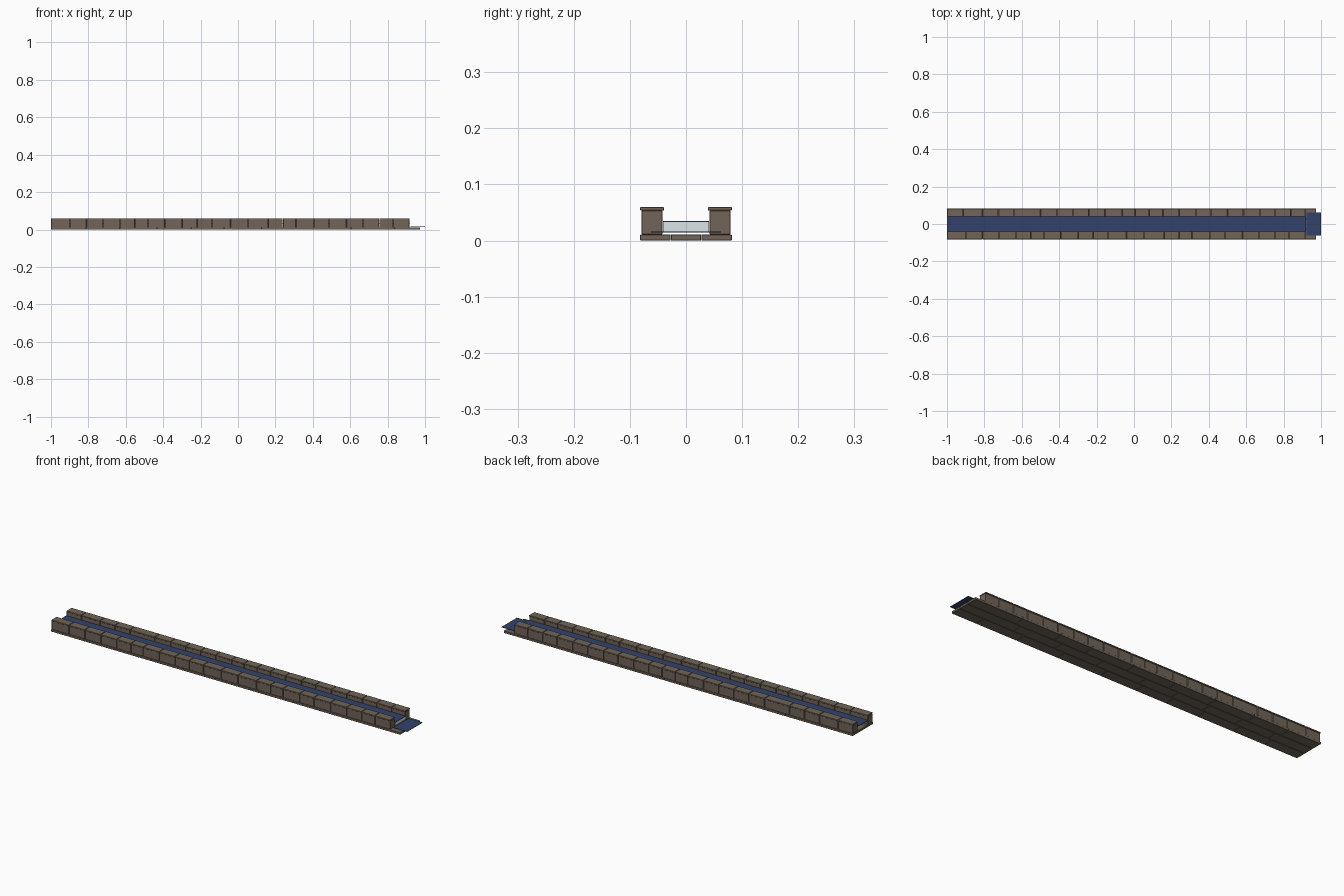
import bpy, bmesh, random

if "Cube" in bpy.data.objects:
    bpy.data.objects.remove(bpy.data.objects["Cube"])

random.seed(4)


def material(name, rgb):
    m = bpy.data.materials.new(name)
    m.diffuse_color = (*rgb, 1)
    m.use_nodes = True
    m.node_tree.nodes["Principled BSDF"].inputs["Base Color"].default_value = m.diffuse_color
    return m


STONE = material("brown stone", (0.165, 0.13, 0.097))
WATER = material("deep blue water", (0.033, 0.055, 0.15))
FOAM = material("pale foam", (0.82, 0.93, 0.95))


def boxes(name, mat, extents, bevel=0.0):
    """One object made of boxes given as (x0, x1, y0, y1, z0, z1)."""
    bm = bmesh.new()
    for x0, x1, y0, y1, z0, z1 in extents:
        for v in bmesh.ops.create_cube(bm, size=1)["verts"]:
            v.co.x = x0 if v.co.x < 0 else x1
            v.co.y = y0 if v.co.y < 0 else y1
            v.co.z = z0 if v.co.z < 0 else z1
    me = bpy.data.meshes.new(name)
    bm.to_mesh(me)
    bm.free()
    me.materials.append(mat)
    ob = bpy.data.objects.new(name, me)
    bpy.context.collection.objects.link(ob)
    if bevel:
        mod = ob.modifiers.new("worn edges", "BEVEL")
        mod.width = bevel
        mod.segments = 1
    return ob


GAP = 0.0012
# Irregular joints along each wall
FRONT = [-1, -.90, -.81, -.72, -.63, -.55, -.48, -.39, -.30, -.22, -.14, -.04,
         .055, .16, .24, .31, .405, .485, .58, .67, .755, .83, .917]
BACK = [-1, -.915, -.81, -.725, -.64, -.50, -.41, -.325, -.24, -.155, -.065, .005,
        .08, .155, .24, .33, .41, .50, .585, .675, .755, .84, .917]

# Walls of single blocks, each topped by a slightly wider coping stone
for label, side, joints in (("front", -1, FRONT), ("back", 1, BACK)):
    wall, coping = [], []
    for a, b in zip(joints, joints[1:]):
        y0, y1 = sorted((side * 0.042, side * 0.079))
        wall.append((a + GAP, b - GAP, y0, y1, 0.011, 0.0535))
        y0, y1 = sorted((side * 0.039, side * 0.082))
        coping.append((a + GAP, b - GAP, y0, y1, 0.0535, 0.0595))
    boxes(label + "_wall", STONE, wall, 0.001)
    boxes(label + "_coping", STONE, coping, 0.001)

# Floor paved in three rows with staggered joints
slabs = []
rows = [-0.082, -0.027, 0.027, 0.082]
for y0, y1 in zip(rows, rows[1:]):
    x = -1.0
    while x < 0.974:
        end = x + random.uniform(0.17, 0.25)
        if end > 0.90:
            end = 0.975
        slabs.append((x, end - 0.001, y0 + 0.0004, y1 - 0.0004, 0, 0.011))
        x = end
boxes("channel_floor", STONE, slabs, 0.0008)

# Water surface in the channel and the lower sheet at the outlet
boxes("channel_water", WATER, [(-1, 0.92, -0.041, 0.041, 0.033, 0.035)])
boxes("outlet_water", WATER, [(0.922, 1.0, -0.062, 0.062, 0.014, 0.016)])

# Thin spill sheet between the two water levels
boxes("spill_sheet", FOAM, [(0.916, 0.918, -0.041, 0.041, 0.016, 0.033)])
